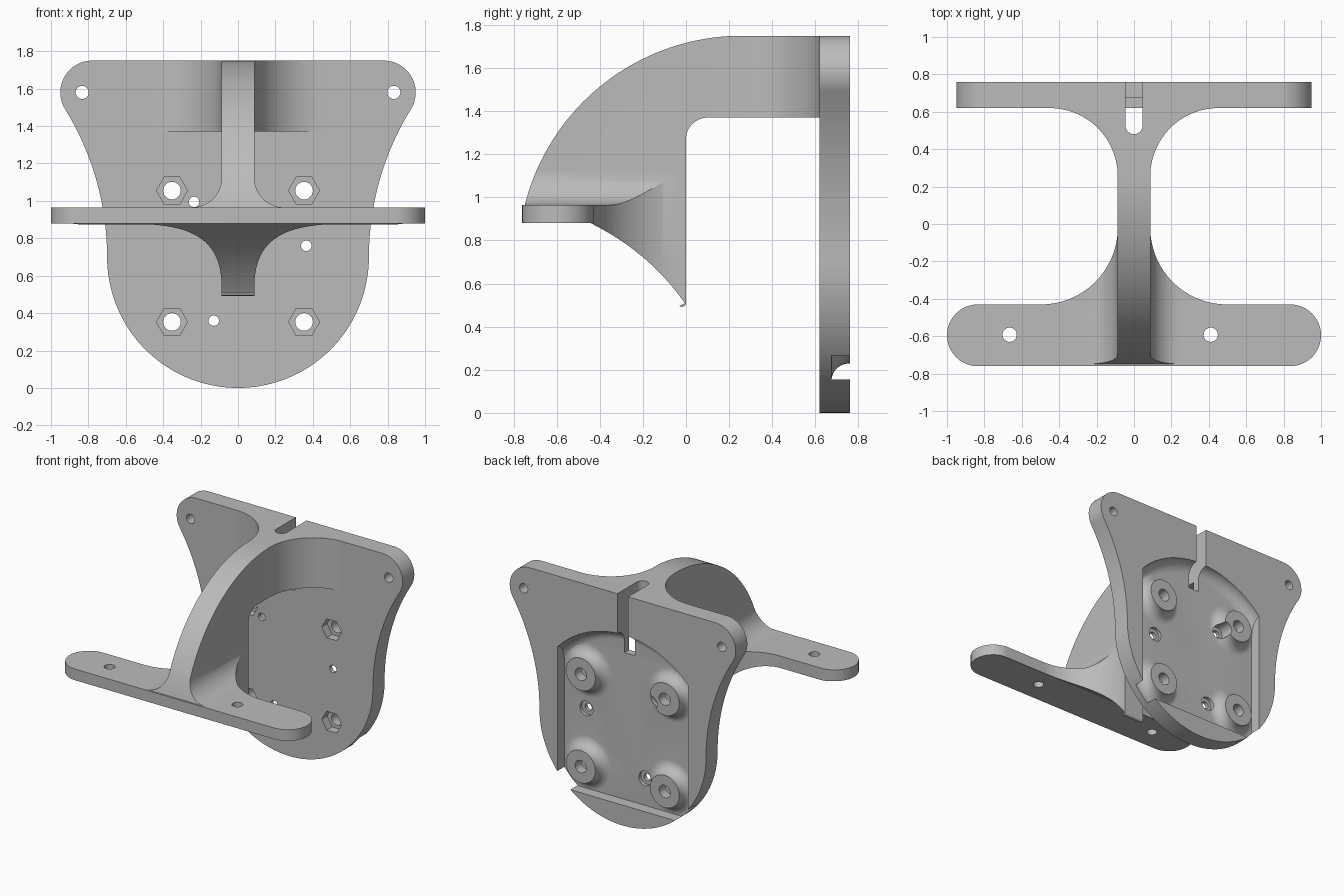
import bpy
import bmesh
from math import sin, cos, pi, radians, sqrt, asin

cube = bpy.data.objects.get("Cube")
if cube:
    bpy.data.objects.remove(cube)

grey = bpy.data.materials.new("light_grey")
grey.use_nodes = True
colour = (0.5, 0.5, 0.5, 1)
grey.diffuse_color = colour
grey.node_tree.nodes["Principled BSDF"].inputs["Base Color"].default_value = colour


def arc(cx, cy, r, start, end, n=20):
    """Points on an arc, angles in degrees."""
    angles = [radians(start + (end - start) * i / n) for i in range(n + 1)]
    return [(cx + r * cos(a), cy + r * sin(a)) for a in angles]


def circle(cx, cy, r, n=40):
    return arc(cx, cy, r, 0, 360, n)[:-1]


def loft(name, layers, axis):
    """Closed solid through 2D outlines, each given as (depth, points) along an axis."""
    place = {"X": lambda u, v, w: (w, u, v),
             "Y": lambda u, v, w: (u, w, v),
             "Z": lambda u, v, w: (u, v, w)}[axis]
    bm = bmesh.new()
    rings = [[bm.verts.new(place(u, v, w)) for u, v in pts] for w, pts in layers]
    n = len(rings[0])
    for a, b in zip(rings, rings[1:]):
        for i in range(n):
            j = (i + 1) % n
            bm.faces.new((a[i], a[j], b[j], b[i]))
    bm.faces.new(rings[0])
    bm.faces.new(rings[-1])
    bmesh.ops.recalc_face_normals(bm, faces=bm.faces)
    mesh = bpy.data.meshes.new(name)
    bm.to_mesh(mesh)
    bm.free()
    mesh.materials.append(grey)
    obj = bpy.data.objects.new(name, mesh)
    bpy.context.collection.objects.link(obj)
    return obj


def prism(name, pts, axis, lo, hi):
    return loft(name, [(lo, pts), (hi, pts)], axis)


def combine(target, tool, operation="DIFFERENCE"):
    """Apply a boolean and discard the tool."""
    tool.hide_render = True
    mod = target.modifiers.new("cut", "BOOLEAN")
    mod.operation = operation
    mod.solver = "EXACT"
    mod.object = tool
    bpy.context.view_layer.objects.active = target
    bpy.ops.object.modifier_apply(modifier=mod.name)
    bpy.data.objects.remove(tool)


def mirrored(pts):
    return [(-x, y) for x, y in reversed(pts)]


def drill(target, x, y, r, axis, lo, hi, n=40):
    combine(target, prism("drill", circle(x, y, r, n), axis, lo, hi))


def cut_slot(target):
    """Round-ended slot down the middle of the rear."""
    pts = arc(0, 0.525, 0.045, 180, 360) + [(0.045, 0.9), (-0.045, 0.9)]
    combine(target, prism("slot", pts, "Z", 1.27, 2))


# Back plate: round bottom, waisted sides, rounded ears
FRONT, FLOOR, BACK = 0.62, 0.675, 0.76
side = arc(0, 0.7, 0.7, -90, 0, 36)
side += arc(2.204, 0.7, 1.504, 180, 148.3)[1:]
side += arc(0.78, 1.58, 0.17, -31.7, 90, 24)[1:]
plate = prism("back_plate", side + mirrored(side)[:-1], "Y", FRONT, BACK)


# Rear pocket with a coved arched top
def pocket_outline(r):
    a = asin(0.55 / r) * 180 / pi
    return arc(0, 0.7, r, 90 - a, 90 + a, 36) + [(-0.55, 0.155), (0.55, 0.155)]


COVE = BACK - FLOOR
layers = []
for i in range(13):
    t = pi / 2 * i / 12
    layers.append((BACK - COVE * cos(t), pocket_outline(0.665 + COVE * sin(t))))
layers.append((0.9, pocket_outline(0.75)))
combine(plate, loft("pocket", layers, "Y"))

# Four coved bosses with bolt holes and hexagonal nut recesses
bolts = [(x, z) for x in (-0.353, 0.353) for z in (0.353, 1.055)]
for x, z in bolts:
    rings = [(0.65, circle(x, z, 0.204))]
    for i in range(13):
        t = pi / 2 * i / 12
        rings.append((BACK - COVE * cos(t), circle(x, z, 0.204 - 0.081 * sin(t))))
    combine(plate, loft("boss", rings, "Y"), "UNION")
for x, z in bolts:
    drill(plate, x, z, 0.047, "Y", 0.5, 0.9)
    drill(plate, x, z, 0.083, "Y", 0.5, 0.685, 6)

# Counterbored small holes and ear holes
for x, z in ((-0.235, 0.995), (0.365, 0.76), (-0.13, 0.36)):
    drill(plate, x, z, 0.028, "Y", 0.5, 0.9)
    drill(plate, x, z, 0.055, "Y", 0.65, 0.9)
for x in (-0.833, 0.833):
    drill(plate, x, 1.58, 0.035, "Y", 0.5, 0.9)
cut_slot(plate)

# Curved arm and front bar: side profile carved in plan and from the front
profile = [(0.64, 1.37), (0.64, 1.75)]
profile += arc(0.26, 0.71, 1.04, 90, 165.8, 40)
profile += [(-0.76, 0.965), (-0.76, 0.88), (-0.44, 0.88)]
profile += arc(-0.93, -0.14, 1.13, 64.5, 35, 20)[1:]
profile += arc(-0.018, 0.51, 0.018, 225, 360, 8)
profile += arc(0.1, 1.27, 0.1, 180, 90, 16)
arm = prism("arm_and_front_bar", profile, "X", -1.05, 1.05)

WEB = 0.087
plan = arc(0.497, -0.02, 0.41, 270, 180, 28)
plan += arc(WEB + 0.365, 0.255, 0.365, 180, 90, 28)
plan += [(0.452, 0.8), (1.3, 0.8), (1.3, -0.9), (0.835, -0.9)]
plan += arc(0.835, -0.595, 0.165, -90, 90, 32)
above_bar = arc(WEB + 0.16, 1.125, 0.16, 180, 270, 20)
above_bar += [(1.3, 0.965), (1.3, 2), (WEB, 2)]
for flip in (list, mirrored):
    combine(arm, prism("plan_cut", flip(plan), "Z", 0, 2.2))
    combine(arm, prism("upper_cut", flip(above_bar), "Y", -1, 0.1))
for x in (-0.665, 0.41):
    drill(arm, x, -0.592, 0.038, "Z", 0.5, 1.2)
cut_slot(arm)

# Smooth curves, sharp edges
for obj in (plate, arm):
    bpy.ops.object.select_all(action="DESELECT")
    obj.select_set(True)
    bpy.context.view_layer.objects.active = obj
    bpy.ops.object.shade_smooth_by_angle(angle=radians(20))
